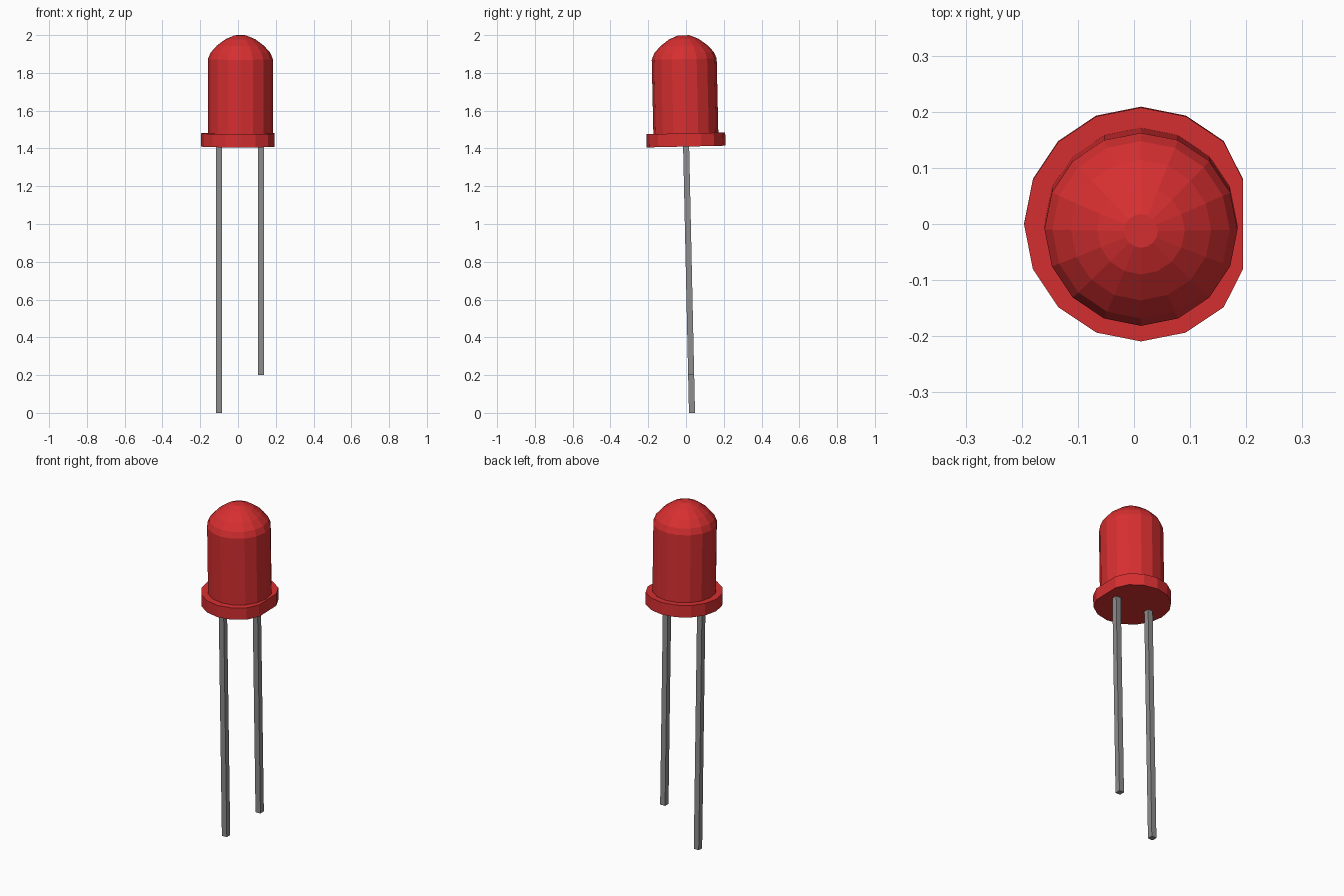
import bpy, bmesh, math
from mathutils import Matrix, Vector

cube = bpy.data.objects.get("Cube")
if cube:
    bpy.data.objects.remove(cube)

SIDES = 16
CENTRE_X = 0.0125
# The whole part leans slightly about the flange
PIVOT = Vector((0, 0, 1.44))
LEAN = (Matrix.Translation(PIVOT) @ Matrix.Rotation(0.022, 4, 'X')
        @ Matrix.Translation(-PIVOT))


def material(name, colour):
    mat = bpy.data.materials.new(name)
    mat.use_nodes = True
    mat.diffuse_color = colour
    mat.node_tree.nodes["Principled BSDF"].inputs["Base Color"].default_value = colour
    return mat


def finish(name, bm, mat):
    bmesh.ops.recalc_face_normals(bm, faces=bm.faces)
    bm.transform(LEAN)
    mesh = bpy.data.meshes.new(name)
    bm.to_mesh(mesh)
    bm.free()
    mesh.materials.append(mat)
    obj = bpy.data.objects.new(name, mesh)
    bpy.context.collection.objects.link(obj)
    return obj


def loft(rings):
    """Bridge equal rings of points and cap both ends."""
    bm = bmesh.new()
    loops = [[bm.verts.new(p) for p in ring] for ring in rings]
    n = len(loops[0])
    for low, high in zip(loops, loops[1:]):
        for i in range(n):
            j = (i + 1) % n
            bm.faces.new((low[i], low[j], high[j], high[i]))
    bm.faces.new(loops[0])
    bm.faces.new(loops[-1])
    return bm


def circle(radius, z, flat_x=1.0):
    points = []
    for i in range(SIDES):
        a = math.tau * i / SIDES
        x = CENTRE_X + radius * math.cos(a)
        points.append((min(x, flat_x), radius * math.sin(a), z))
    return points


def square(x, half, z):
    return [(x + sx * half, sy * half, z)
            for sx, sy in ((-1, -1), (1, -1), (1, 1), (-1, 1))]


red = material("red plastic", (0.68, 0.028, 0.03, 1))
grey = material("grey metal", (0.27, 0.27, 0.27, 1))

# Domed lens: straight wall, then a rounded top with a small flat tip
profile = [(0.172, 1.47), (0.172, 1.873), (0.158, 1.907), (0.125, 1.944),
           (0.078, 1.979), (0.03, 1.999)]
finish("domed_lens", loft([circle(r, z) for r, z in profile]), red)

# Flange with a flat cut on its left side
finish("flange", loft([circle(0.2085, z, 0.194) for z in (1.41, 1.48)]), red)

# Two square leads of different length
for name, x, bottom in (("long_lead", -0.1, 0.0), ("short_lead", 0.122, 0.2)):
    finish(name, loft([square(x, 0.016, z) for z in (bottom, 1.1, 1.42)]), grey)
